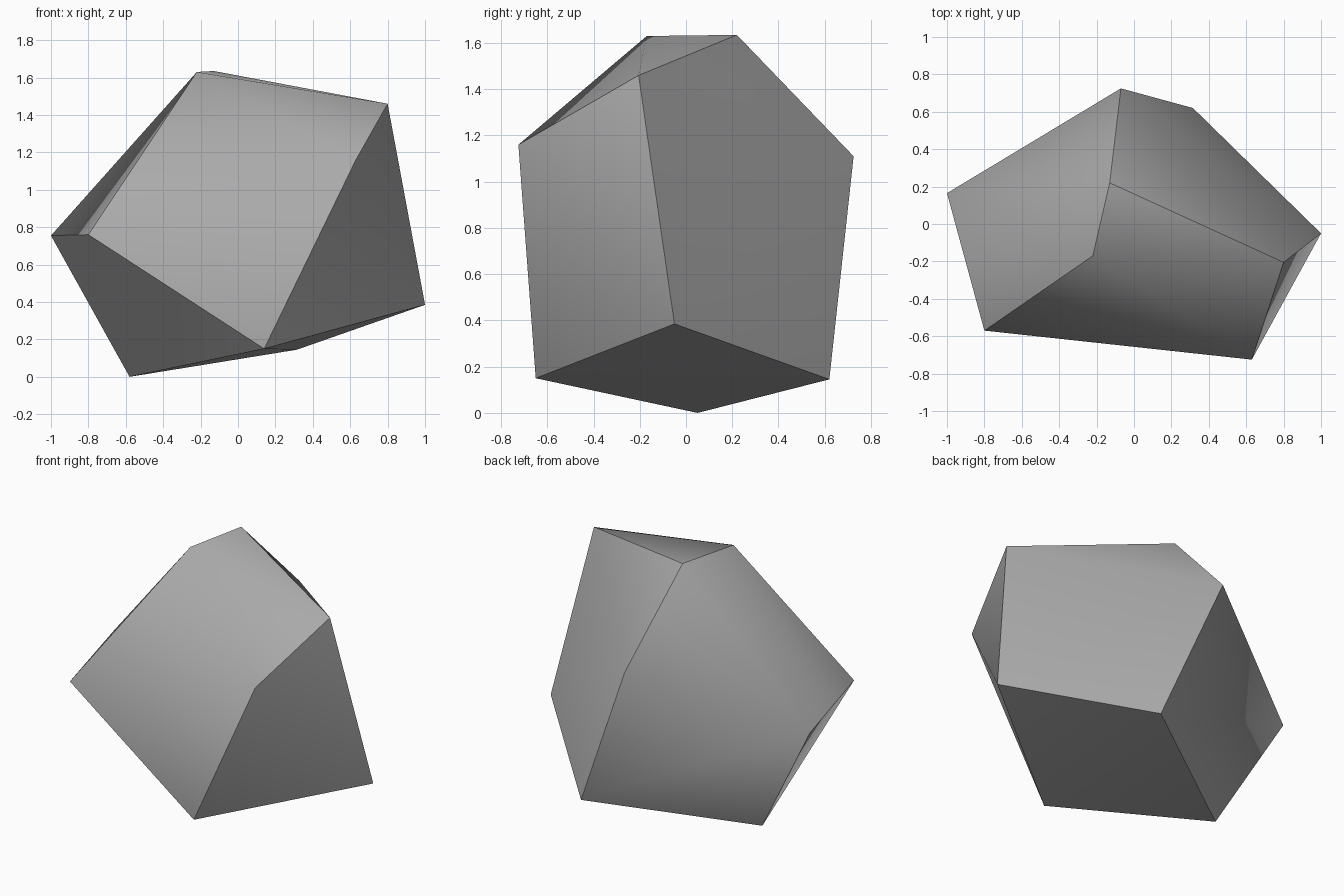
import bpy
import bmesh

# Remove the default cube
cube = bpy.data.objects.get("Cube")
if cube:
    bpy.data.objects.remove(cube, do_unlink=True)

# Corners of the boulder
corners = {
    "A": (-1.0, 0.165, 0.755), "B": (-0.8, -0.57, 0.76),
    "C": (0.63, -0.725, 1.16), "D": (1.0, -0.05, 0.385),
    "E": (0.8, -0.205, 1.46), "F": (0.315, 0.62, 0.145),
    "G": (-0.07, 0.725, 1.11), "H": (-0.13, 0.22, 1.635),
    "I": (-0.22, -0.17, 1.63), "J": (0.14, -0.65, 0.15),
    "K": (-0.58, 0.05, 0.0),
}

# Outlines of the six softly bent sides; their borders are the hard creases
sides = ["ABIHGFK", "HGFDE", "IHECJB", "CEDJ", "DJKF", "BJKA"]

# Chiselled stone body
bm = bmesh.new()
verts = {name: bm.verts.new(co) for name, co in corners.items()}
bmesh.ops.convex_hull(bm, input=list(bm.verts))
bmesh.ops.recalc_face_normals(bm, faces=list(bm.faces))
for face in bm.faces:
    face.smooth = True

# Hard creases between the sides
for side in sides:
    for a, b in zip(side, side[1:] + side[0]):
        edge = bm.edges.get((verts[a], verts[b]))
        if edge:
            edge.smooth = False

mesh = bpy.data.meshes.new("boulder")
bm.to_mesh(mesh)
bm.free()
boulder = bpy.data.objects.new("boulder", mesh)
bpy.context.collection.objects.link(boulder)

# Grey stone
stone = bpy.data.materials.new("stone_grey")
stone.use_nodes = True
colour = (0.4, 0.4, 0.4, 1.0)
stone.diffuse_color = colour
stone.node_tree.nodes["Principled BSDF"].inputs["Base Color"].default_value = colour
mesh.materials.append(stone)
